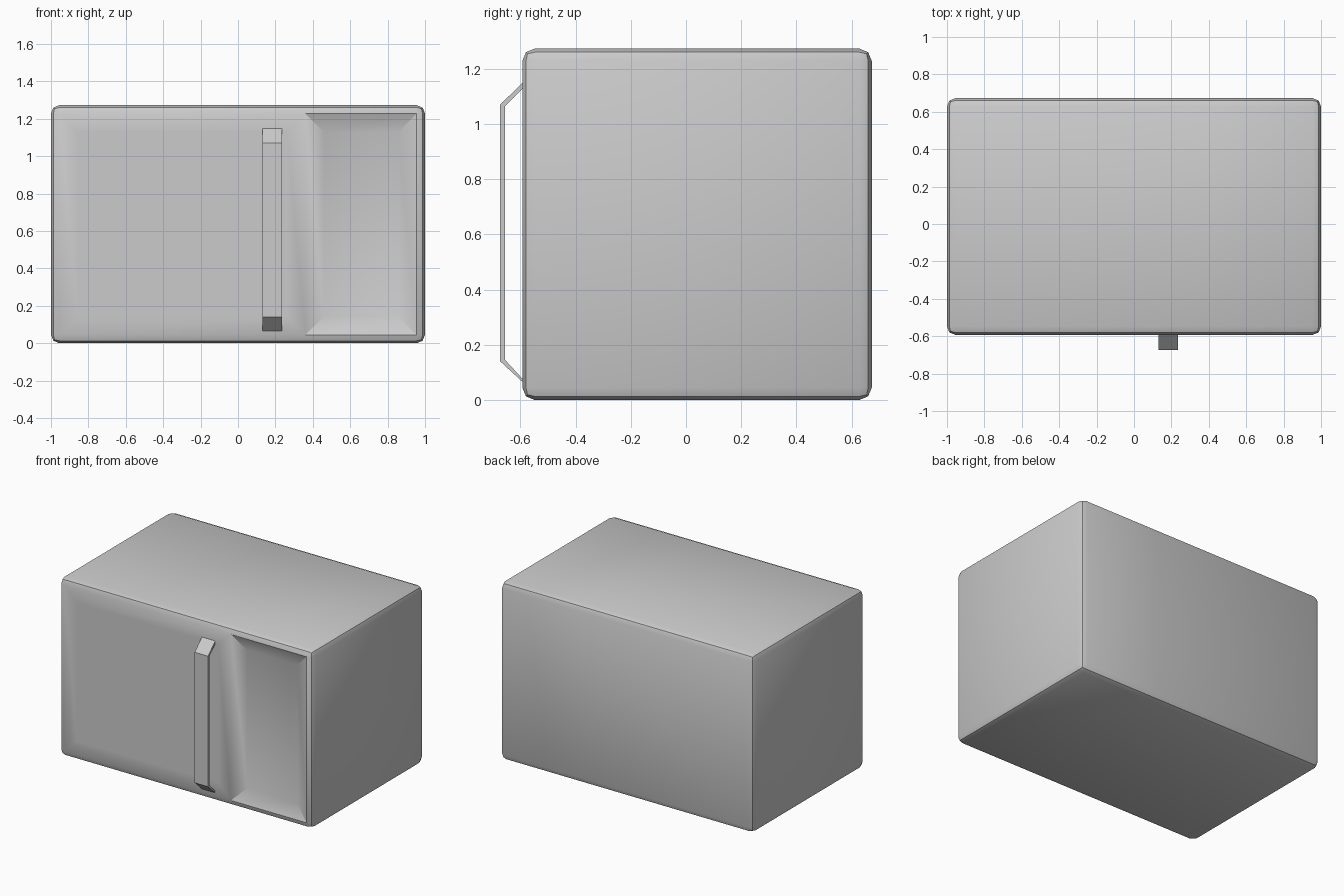
import bpy, bmesh, math

cube = bpy.data.objects.get("Cube")
if cube:
    bpy.data.objects.remove(cube, do_unlink=True)

# One grey finish for everything
grey = bpy.data.materials.new("light_grey")
grey.use_nodes = True
grey.diffuse_color = (0.6, 0.6, 0.6, 1)
bsdf = next(n for n in grey.node_tree.nodes if n.type == 'BSDF_PRINCIPLED')
bsdf.inputs["Base Color"].default_value = grey.diffuse_color

FRONT, BACK, HEIGHT = -0.593, 0.673, 1.273
SPLIT = 0.36          # line between door and control panel


def add_object(name, bm):
    bmesh.ops.recalc_face_normals(bm, faces=bm.faces)
    mesh = bpy.data.meshes.new(name)
    bm.to_mesh(mesh)
    bm.free()
    mesh.materials.append(grey)
    obj = bpy.data.objects.new(name, mesh)
    bpy.context.collection.objects.link(obj)
    return obj


# Oven body: bevelled box with a loop cut beside the door
bm = bmesh.new()
bmesh.ops.create_cube(bm, size=1)
for v in bm.verts:
    v.co.x *= 2
    v.co.y = (FRONT if v.co.y < 0 else BACK)
    v.co.z = (HEIGHT if v.co.z > 0 else 0)
bmesh.ops.bevel(bm, geom=bm.edges[:], offset=0.045, segments=2,
                profile=0.5, affect='EDGES')
bmesh.ops.bisect_plane(bm, geom=bm.verts[:] + bm.edges[:] + bm.faces[:],
                       plane_co=(SPLIT, 0, 0), plane_no=(1, 0, 0))

# Door border stays flush; control panel is sunk into the front
bm.normal_update()
front_faces = [f for f in bm.faces if f.normal.y < -0.99 and f.calc_area() > 0.2]
for face in front_faces:
    sunk = face.calc_center_median().x > SPLIT
    bmesh.ops.inset_region(bm, faces=[face], thickness=0.1, use_even_offset=True)
    if sunk:
        for v in face.verts:
            v.co.y += 0.04
body = add_object("oven_body", bm)

# Door handle: bent strip, profile in y and z, extruded along x
outer = [(FRONT + 0.01, 1.158), (-0.673, 1.07), (-0.673, 0.14), (FRONT + 0.01, 0.057)]
inner = [(FRONT + 0.01, 0.067), (-0.656, 0.146), (-0.656, 1.063), (FRONT + 0.01, 1.137)]
bm = bmesh.new()
profile = bm.faces.new([bm.verts.new((0.13, y, z)) for y, z in outer + inner])
side = bmesh.ops.extrude_face_region(bm, geom=[profile])
bmesh.ops.translate(bm, vec=(0.105, 0, 0),
                    verts=[g for g in side["geom"] if isinstance(g, bmesh.types.BMVert)])
handle = add_object("door_handle", bm)

# Smooth shading, keeping the hard edges
bpy.ops.object.select_all(action='DESELECT')
for obj in (body, handle):
    obj.select_set(True)
bpy.context.view_layer.objects.active = body
bpy.ops.object.shade_smooth_by_angle(angle=math.radians(30))
